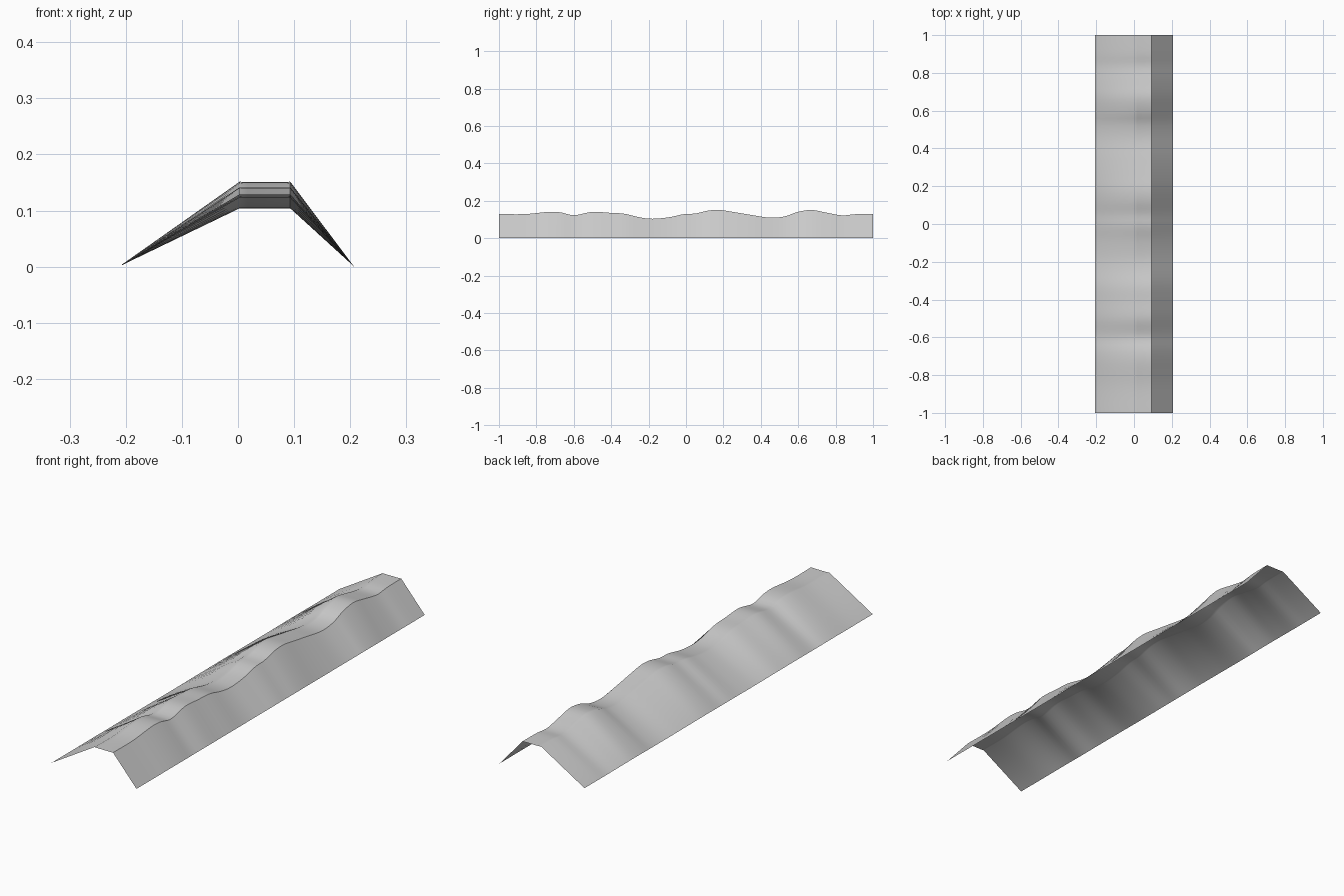
import bpy, bmesh, math
from mathutils import Vector

if "Cube" in bpy.data.objects:
    bpy.data.objects.remove(bpy.data.objects["Cube"])

# Crest heights along the length (y, z)
crest = [(-1, .129), (-.86, .129), (-.73, .141), (-.67, .138), (-.60, .123),
         (-.50, .141), (-.41, .136), (-.33, .131), (-.245, .111), (-.18, .104),
         (-.09, .112), (-.01, .129), (.05, .132), (.12, .148), (.18, .151),
         (.26, .139), (.34, .126), (.45, .110), (.53, .117), (.595, .140),
         (.67, .151), (.745, .138), (.835, .122), (.90, .128), (1, .129)]

def crest_height(y):
    """Smooth cubic interpolation through the crest points."""
    n = len(crest)
    i = 0
    while i < n - 2 and y > crest[i + 1][0]:
        i += 1
    def slope(k):
        if k in (0, n - 1):
            return 0
        a, b = crest[k - 1], crest[k + 1]
        return (b[1] - a[1]) / (b[0] - a[0])
    (y0, z0), (y1, z1) = crest[i], crest[i + 1]
    d = y1 - y0
    t = (y - y0) / d
    return ((2*t**3 - 3*t**2 + 1) * z0 + (t**3 - 2*t**2 + t) * d * slope(i)
            + (3*t**2 - 2*t**3) * z1 + (t**3 - t**2) * d * slope(i + 1))

# Cross-section: x and share of the crest height
section = [(-.207, .025), (.003, 1), (.017, .995), (.08, .995), (.093, 1), (.207, 0)]

# Open embankment sheet: one cross-section per step along y
bm = bmesh.new()
steps = 100
rows = []
for s in range(steps + 1):
    y = -1 + 2 * s / steps
    h = crest_height(y)
    rows.append([bm.verts.new(Vector((x, y, k * h))) for x, k in section])
for a, b in zip(rows, rows[1:]):
    for j in range(len(section) - 1):
        bm.faces.new((a[j], a[j + 1], b[j + 1], b[j]))

mesh = bpy.data.meshes.new("embankment")
bm.to_mesh(mesh)
bm.free()
ridge = bpy.data.objects.new("embankment", mesh)
bpy.context.collection.objects.link(ridge)
bpy.context.view_layer.objects.active = ridge
ridge.select_set(True)
bpy.ops.object.shade_smooth_by_angle(angle=math.radians(40))
